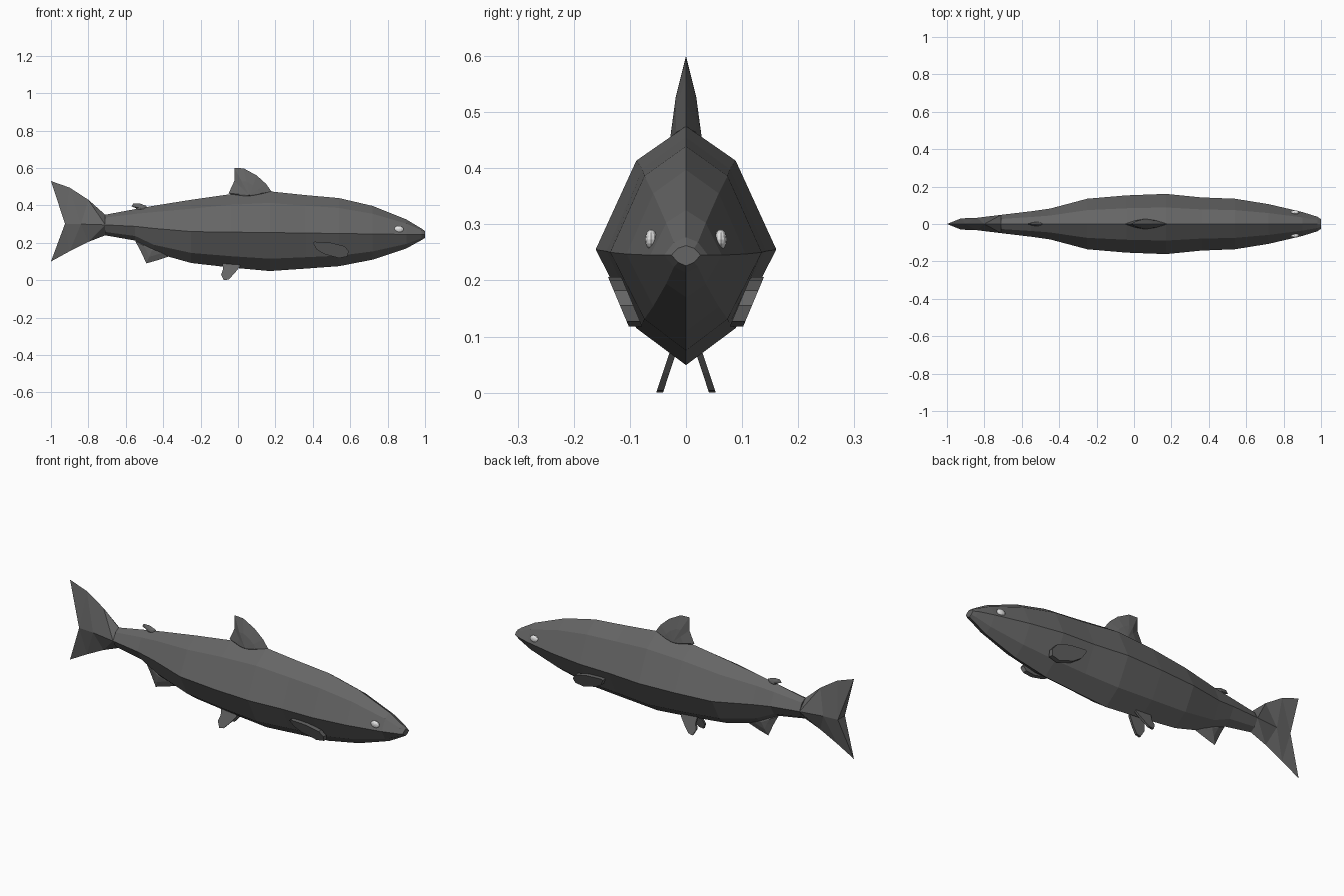
import bpy, bmesh, math

if "Cube" in bpy.data.objects:
    bpy.data.objects.remove(bpy.data.objects["Cube"])


def material(name, rgb):
    m = bpy.data.materials.new(name)
    m.diffuse_color = (*rgb, 1)
    m.use_nodes = True
    m.node_tree.nodes["Principled BSDF"].inputs["Base Color"].default_value = m.diffuse_color
    return m


SKIN = material("dark grey skin", (0.13, 0.13, 0.13))
WHITE = material("eye white", (0.8, 0.8, 0.8))


def finish(name, bm, mat):
    bmesh.ops.recalc_face_normals(bm, faces=bm.faces)
    me = bpy.data.meshes.new(name)
    bm.to_mesh(me)
    bm.free()
    me.materials.append(mat)
    ob = bpy.data.objects.new(name, me)
    bpy.context.collection.objects.link(ob)
    return ob


# body: eight-sided rings (x, top, side height, bottom, half width)
stations = [
    (1.0, .262, .245, .226, .026), (.98, .277, .245, .214, .039),
    (.90, .325, .245, .170, .064), (.72, .397, .247, .110, .106),
    (.54, .439, .250, .075, .135), (.36, .455, .252, .062, .142),
    (.17, .475, .255, .049, .161), (-.04, .460, .257, .068, .153),
    (-.25, .430, .260, .092, .135), (-.45, .398, .277, .148, .082),
    (-.55, .380, .288, .212, .068), (-.71, .350, .296, .240, .049)]
bm = bmesh.new()
rings = []
for x, top, mid, bot, w in stations:
    zs, zl = top - .28 * (top - mid), bot + .32 * (mid - bot)
    ring = [(0, top), (.55 * w, zs), (w, mid), (.55 * w, zl),
            (0, bot), (-.55 * w, zl), (-w, mid), (-.55 * w, zs)]
    rings.append([bm.verts.new((x, y, z)) for y, z in ring])
for a, b in zip(rings, rings[1:]):
    for i in range(8):
        j = (i + 1) % 8
        bm.faces.new((a[i], a[j], b[j], b[i]))
bm.faces.new(rings[0])
bm.faces.new(rings[-1])
finish("body", bm, SKIN)

# forked tail: two lobes with a thick middle ridge
bm = bmesh.new()
top = [bm.verts.new((x, 0, z)) for x, z in [(-.71, .35), (-.8, .43), (-.9, .495), (-1, .53)]]
low = [bm.verts.new((x, 0, z)) for x, z in [(-.71, .24), (-.8, .205), (-.9, .155), (-1, .10)]]
notches = []
for s in (1, -1):
    root = bm.verts.new((-.71, s * .049, .296))
    mid = bm.verts.new((-.84, s * .033, .30))
    notch = bm.verts.new((-.925, s * .03, .302))
    notches.append(notch)
    for e in (top, low):
        for f in ((root, e[0], e[1]), (root, e[1], mid), (mid, e[1], e[2]),
                  (mid, e[2], notch), (notch, e[2], e[3])):
            bm.faces.new(f)
for e in (top, low):
    bm.faces.new((notches[0], notches[1], e[3]))
finish("tail_fin", bm, SKIN)


def lens_fin(name, outline, centre, thick):
    """Upright fin, sharp at its outline and thick at its root."""
    bm = bmesh.new()
    rim = [bm.verts.new((x, 0, z)) for x, z in outline]
    n = len(rim)
    cx, cz = centre
    for s in (1, -1):
        inner = [bm.verts.new((cx + .5 * (x - cx), s * thick * .65, cz + .5 * (z - cz)))
                 for x, z in outline]
        hub = bm.verts.new((cx, s * thick, cz))
        for i in range(n):
            j = (i + 1) % n
            bm.faces.new((rim[i], rim[j], inner[j], inner[i]))
            bm.faces.new((inner[i], inner[j], hub))
    finish(name, bm, SKIN)


lens_fin("dorsal_fin", [(-.05, .465), (-.02, .53), (-.02, .60), (.03, .598), (.10, .56),
                        (.15, .515), (.18, .473), (.12, .44), (0, .44)], (.06, .455), .028)
lens_fin("adipose_fin", [(-.54, .365), (-.545, .385), (-.57, .395), (-.56, .41), (-.525, .41),
                         (-.49, .397), (-.48, .37)], (-.52, .385), .012)
lens_fin("anal_fin", [(-.55, .21), (-.52, .155), (-.49, .09), (-.44, .104), (-.36, .13),
                      (-.38, .20)], (-.46, .16), .018)


def plate_fin(name, outline, y_at, thick, s):
    """Paired fin: a thin plate leaning outwards, on side s."""
    bm = bmesh.new()
    a, b = [[bm.verts.new((x, s * (y_at(x, z) + o), z)) for x, z in outline]
            for o in (-thick / 2, thick / 2)]
    n = len(outline)
    for i in range(n):
        j = (i + 1) % n
        bm.faces.new((a[i], a[j], b[j], b[i]))
    bm.faces.new(a)
    bm.faces.new(b)
    finish(name, bm, SKIN)


pelvic = [(.01, .10), (.01, .072), (-.02, .035), (-.05, .004), (-.075, 0), (-.09, .03),
          (-.08, .06), (-.085, .10)]
pectoral = [(.40, .20), (.42, .165), (.46, .14), (.54, .118), (.585, .127), (.592, .155),
            (.57, .182), (.50, .20), (.41, .206)]
for s, side in ((-1, "near"), (1, "far")):
    plate_fin("pelvic_fin_" + side, pelvic, lambda x, z: .047 - .33 * z, .012, s)
    plate_fin("pectoral_fin_" + side, pectoral,
              lambda x, z: .09 + .42 * (z - .118), .024, s)
    # eyes: flattened balls
    bm = bmesh.new()
    bmesh.ops.create_uvsphere(bm, u_segments=12, v_segments=8, radius=1)
    for v in bm.verts:
        v.co = (.86 + .025 * v.co.x, s * .062 + .011 * v.co.y, .273 + .018 * v.co.z)
    finish("eye_" + side, bm, WHITE)
